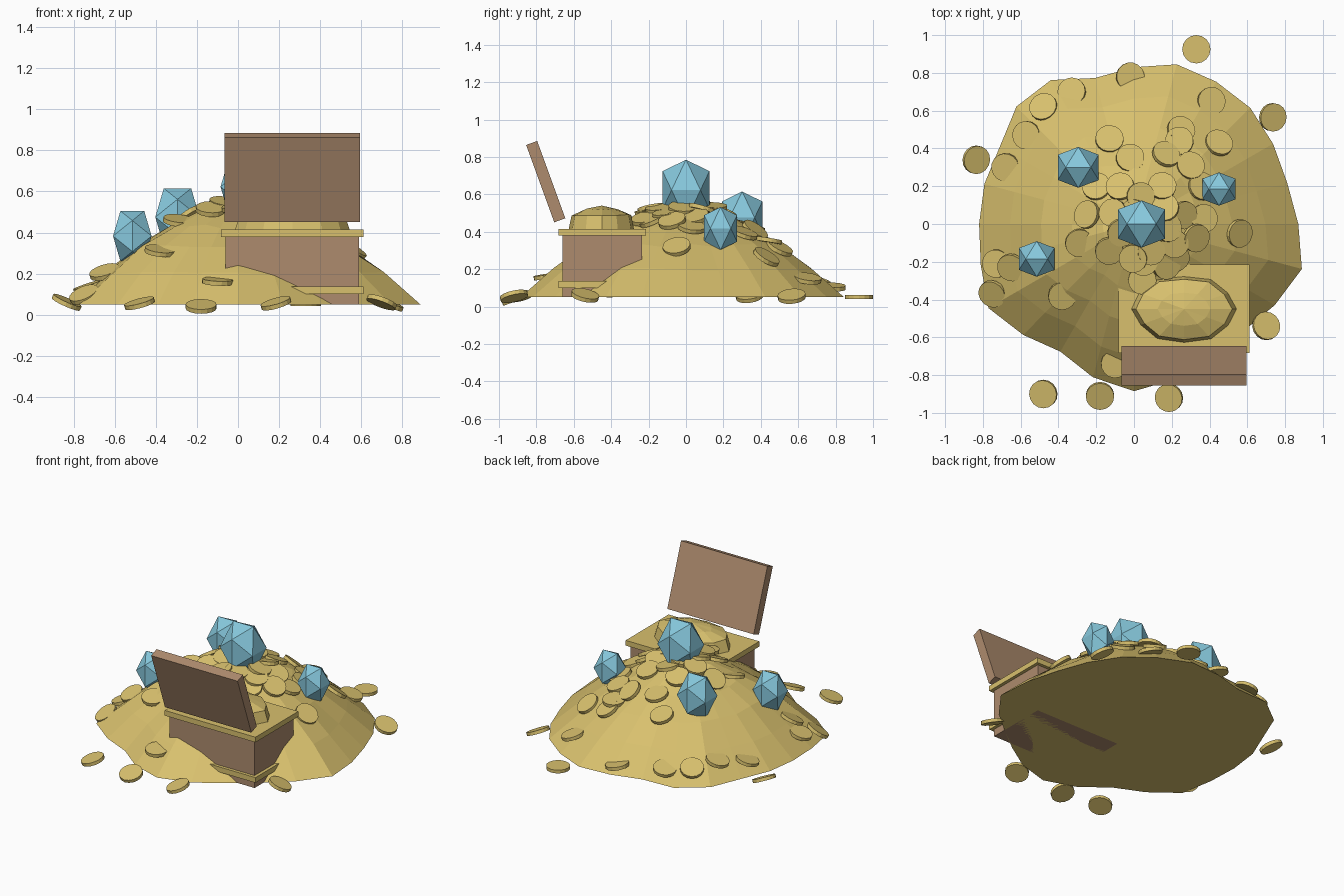
import bpy, bmesh, random
from math import radians, cos, sin, atan2, hypot, tau
from mathutils import Matrix, Vector, Euler

if "Cube" in bpy.data.objects:
    bpy.data.objects.remove(bpy.data.objects["Cube"], do_unlink=True)
random.seed(4)


def material(name, color):
    mat = bpy.data.materials.new(name)
    mat.use_nodes = True
    mat.diffuse_color = (*color, 1)
    mat.node_tree.nodes["Principled BSDF"].inputs["Base Color"].default_value = (*color, 1)
    return mat


GOLD = material("gold", (0.69, 0.53, 0.155))
WOOD = material("brown wood", (0.42, 0.26, 0.155))
GEM = material("blue gem", (0.24, 0.58, 0.72))


def finish(bm, name, mat):
    bmesh.ops.recalc_face_normals(bm, faces=bm.faces)
    mesh = bpy.data.meshes.new(name)
    bm.to_mesh(mesh)
    bm.free()
    mesh.materials.append(mat)
    obj = bpy.data.objects.new(name, mesh)
    bpy.context.collection.objects.link(obj)
    return obj


def box(name, center, size, mat, tilt=0):
    bm = bmesh.new()
    bmesh.ops.create_cube(bm, size=1, matrix=Matrix.Diagonal((*size, 1)))
    obj = finish(bm, name, mat)
    obj.location = center
    obj.rotation_euler.x = radians(tilt)
    return obj


def heap(name, radii, scale, center, profile, peak, jitter):
    """Rings of an uneven outline that shrink towards a peak."""
    bm = bmesh.new()
    n = len(radii)
    rings = []
    for level, (fraction, z) in enumerate(profile):
        ring = []
        for i, r in enumerate(radii):
            a = tau * i / n
            wobble = random.uniform(-jitter, jitter) if level else 0
            ring.append(bm.verts.new((center[0] + cos(a) * r * fraction * scale[0],
                                      center[1] + sin(a) * r * fraction * scale[1],
                                      z + wobble)))
        rings.append(ring)
    top = bm.verts.new((*center, peak))
    bm.faces.new(rings[0])
    for i in range(n):
        j = (i + 1) % n
        for low, high in zip(rings, rings[1:]):
            bm.faces.new((low[i], low[j], high[j], high[i]))
        bm.faces.new((rings[-1][i], rings[-1][j], top))
    return finish(bm, name, GOLD)


# Mound of gold
OUTLINE = [.87, .84, .85, .87, .87, .875, .83, .80, .88, .88, .82, .82,
           .82, .84, .89, .83, .78, .84, .885, .85, .81, .81, .86, .92]
PROFILE = [(1, .05), (.8, .2), (.6, .33), (.4, .43), (.2, .51)]
PEAK = .54
heap("gold_mound", OUTLINE, (1, 1), (0, 0), PROFILE, PEAK, .01)


def mound_height(x, y):
    t = (atan2(y, x) % tau) / tau * len(OUTLINE)
    i = int(t) % len(OUTLINE)
    edge = OUTLINE[i] + (OUTLINE[(i + 1) % len(OUTLINE)] - OUTLINE[i]) * (t - int(t))
    f = hypot(x, y) / edge
    steps = PROFILE + [(0, PEAK)]
    for (f0, z0), (f1, z1) in zip(steps, steps[1:]):
        if f1 <= f <= f0:
            return z1 + (z0 - z1) * (f - f1) / (f0 - f1)
    return PROFILE[0][1]


# Chest: body, metal bands, open lid and the gold inside
box("chest_body", (.264, -.448, .215), (.65, .425, .33), WOOD)
for name, z in (("chest_rim", .397), ("chest_lower_band", .118)):
    box(name, (.264, -.448, z), (.694, .468, .036), GOLD)
box("chest_lid", (.265, -.75, .668), (.66, .063, .44), WOOD, 20)
heap("chest_gold", [1, .96, 1.02, .97, 1.03, .98, 1, .95, 1.02, 1, 1.03, .97],
     (.28, .178), (.265, -.45), [(1, .41), (.91, .49), (.5, .52)], .54, .004)

# Gems: icosahedra with an edge towards each axis, slightly tall
PHI = (1 + 5 ** .5) / 2


def gem(name, center, half):
    bm = bmesh.new()
    for a in (-1, 1):
        for b in (-PHI, PHI):
            for corner in ((0, b, a), (b, a, 0), (a, 0, b)):
                bm.verts.new(Vector(corner) * half / PHI)
    bmesh.ops.convex_hull(bm, input=bm.verts)
    obj = finish(bm, name, GEM)
    obj.location = center
    obj.scale.z = 1.3


gem("top_gem", (.04, 0, .623), .125)
gem("back_right_gem", (-.295, .3, .475), .108)
gem("front_right_gem", (-.515, -.185, .383), .094)
gem("left_gem", (.45, .185, .418), .088)

# Coins
coins = bmesh.new()


def coin(x, y, z, rotation):
    place = Matrix.Translation((x, y, z)) @ rotation.to_matrix().to_4x4()
    bmesh.ops.create_cone(coins, cap_ends=True, segments=16, radius1=.075,
                          radius2=.075, depth=.022, matrix=place)


# Loose coins round the foot: position and tilt in degrees
for x, y, z, tx, ty in ((.33, .925, .052, 0, 0), (.735, .565, .055, 5, 24),
                        (-.835, .34, .06, 8, 24), (.7, -.54, .06, -12, 20),
                        (-.48, -.9, .055, 10, -15), (-.18, -.91, .04, 20, 0),
                        (.185, -.92, .055, 12, -16)):
    coin(x, y, z, Euler((radians(tx), radians(ty), 0)))

# Coins half sunk in the slopes
for x, y in ((-.68, .3), (-.48, .62), (-.33, .7), (-.57, .47), (-.02, .78),
             (.41, .65), (.45, .43), (.25, .5), (.24, .44), (.17, .37), (.3, .31),
             (-.13, .45), (-.02, .35), (-.65, -.23), (-.73, -.21), (-.38, -.38),
             (-.75, -.37), (-.1, -.74), (.56, -.05), (-.29, -.1), (-.25, .05),
             (-.2, .2), (.37, .03), (.36, .2), (.22, -.18), (.05, -.2)):
    slope = Vector((x, y, 0)).normalized() * random.uniform(.1, .6)
    normal = Vector((slope.x + random.uniform(-.25, .25),
                     slope.y + random.uniform(-.25, .25), 1))
    coin(x, y, mound_height(x, y) + .012, normal.to_track_quat("Z", "Y"))

# Coins piled round the peak
for i in range(16):
    a, r = i * 2.4, .1 + .012 * i
    x, y = .08 + r * cos(a), r * sin(a) - .02
    normal = Vector((random.uniform(-.3, .3) + x, random.uniform(-.3, .3) + y, 1))
    coin(x, y, mound_height(x, y) + .018, normal.to_track_quat("Z", "Y"))
finish(coins, "coins", GOLD)
